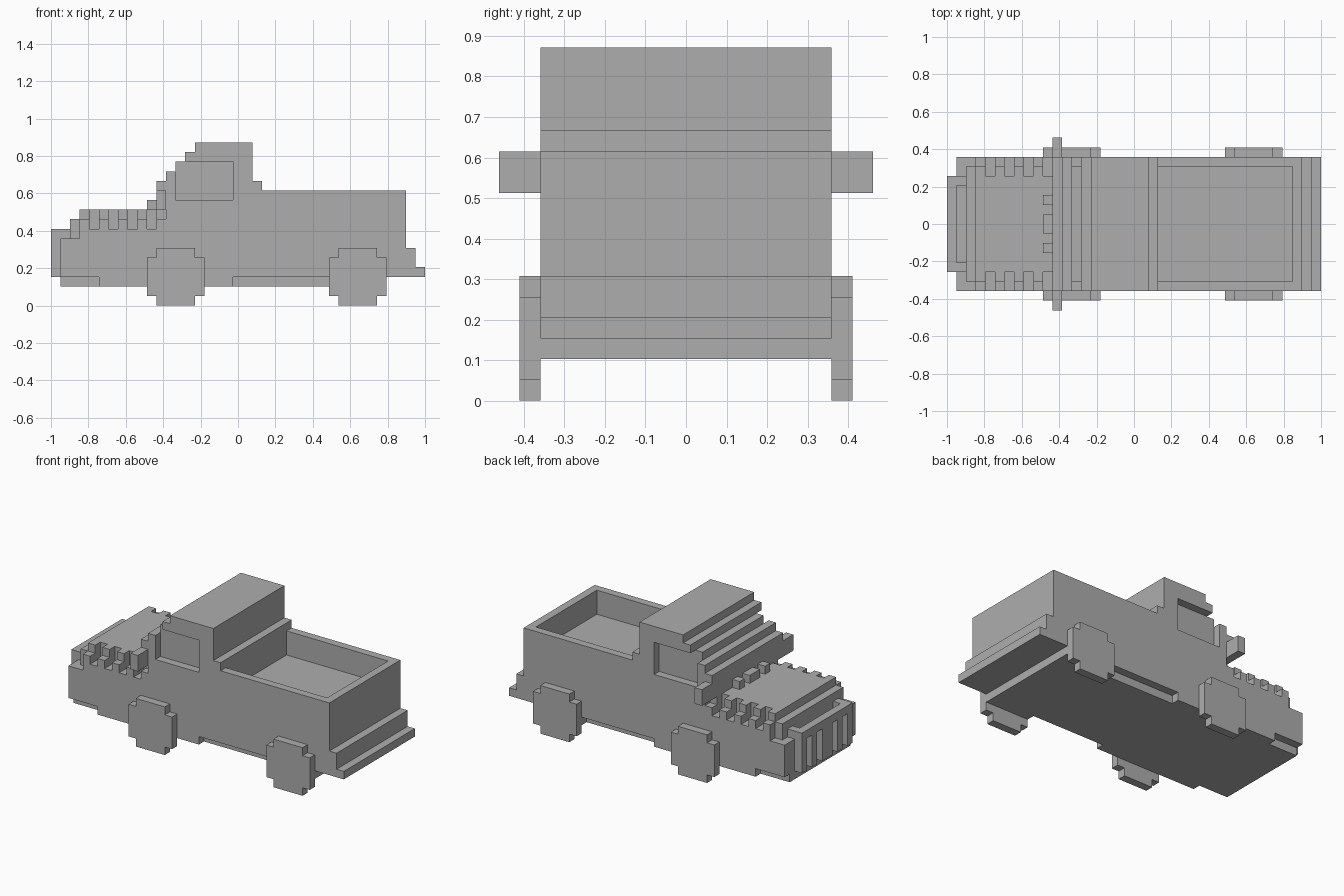
import bpy
import bmesh
from mathutils import Vector

cube = bpy.data.objects.get("Cube")
if cube:
    bpy.data.objects.remove(cube, do_unlink=True)

UNIT = 2 / 39          # one block; the truck is 39 blocks long
NOSE = -1.0            # x of the first block

paint = bpy.data.materials.new("plain_grey")
paint.use_nodes = True
GREY = (0.42, 0.42, 0.42, 1)
paint.diffuse_color = GREY
paint.node_tree.nodes["Principled BSDF"].inputs["Base Color"].default_value = GREY


def block(x0, x1, y0, y1, z0, z1):
    """Set of block cells, mirrored to both sides of the centre line."""
    half = {(x, y, z) for x in range(x0, x1)
            for y in range(y0, y1) for z in range(z0, z1)}
    return half | {(x, -1 - y, z) for x, y, z in half}


def build(name, cells):
    """Skin a set of cells with one clean, flat-faced surface."""
    bm = bmesh.new()
    for cell in cells:
        for axis in range(3):
            for side in (0, 1):
                step = list(cell)
                step[axis] += 2 * side - 1
                if tuple(step) in cells:
                    continue
                u, v = (axis + 1) % 3, (axis + 2) % 3
                corners = []
                for a, b in ((0, 0), (1, 0), (1, 1), (0, 1)):
                    p = Vector(cell)
                    p[axis] += side
                    p[u] += a
                    p[v] += b
                    corners.append(bm.verts.new(p * UNIT + Vector((NOSE, 0, 0))))
                bm.faces.new(corners if side else corners[::-1])
    bmesh.ops.remove_doubles(bm, verts=bm.verts, dist=UNIT / 50)
    bmesh.ops.dissolve_limit(bm, angle_limit=0.01, verts=bm.verts, edges=bm.edges)
    mesh = bpy.data.meshes.new(name)
    bm.to_mesh(mesh)
    bm.free()
    mesh.materials.append(paint)
    obj = bpy.data.objects.new(name, mesh)
    bpy.context.collection.objects.link(obj)
    return obj


# Lower body with raised tail and recessed sills
body = block(1, 3, 0, 7, 2, 7) | block(3, 37, 0, 7, 2, 8)
body -= block(35, 37, 0, 7, 2, 3)
body -= block(1, 5, 6, 7, 2, 3) | block(19, 29, 6, 7, 2, 3)
build("lower_body", body)

# Stepped rear bumper
build("rear_bumper", block(37, 38, 0, 7, 3, 6) | block(38, 39, 0, 7, 3, 4))

# Stepped hood with side slots and small vents below the windscreen
hood = block(2, 3, 0, 6, 7, 9) | block(3, 12, 0, 7, 8, 9) | block(3, 12, 0, 6, 9, 10)
for x in range(4, 12, 2):
    hood -= block(x, x + 1, 5, 7, 8, 10)
hood |= block(10, 11, 0, 1, 10, 11) | block(10, 11, 2, 3, 10, 11)
build("hood", hood)

# Grille: top frame over vertical bars
grille = block(0, 2, 0, 5, 7, 8) - block(1, 2, 0, 4, 7, 8)
grille |= block(0, 1, 0, 5, 3, 7)
for y in (1, 3):
    grille -= block(0, 1, y, y + 1, 3, 7)
build("grille", grille)

# Cab with stair-stepped windscreen and recessed side windows
cab = block(12, 22, 0, 7, 8, 10) | block(11, 22, 0, 7, 10, 13)
for i in range(4):
    cab |= block(12 + i, 21, 0, 7, 13 + i, 14 + i)
cab -= block(13, 19, 6, 7, 11, 15)
build("cab", cab)

# Open cargo bed
build("cargo_bed", block(22, 37, 0, 7, 8, 12) - block(22, 36, 0, 6, 9, 12))

# Wing mirrors
build("wing_mirrors", block(11, 12, 7, 9, 10, 12))

# Wheels: thin squares with clipped corners
for name, x in (("front_wheels", 10), ("rear_wheels", 29)):
    build(name, block(x, x + 6, 7, 8, 1, 5) | block(x + 1, x + 5, 7, 8, 0, 6))
